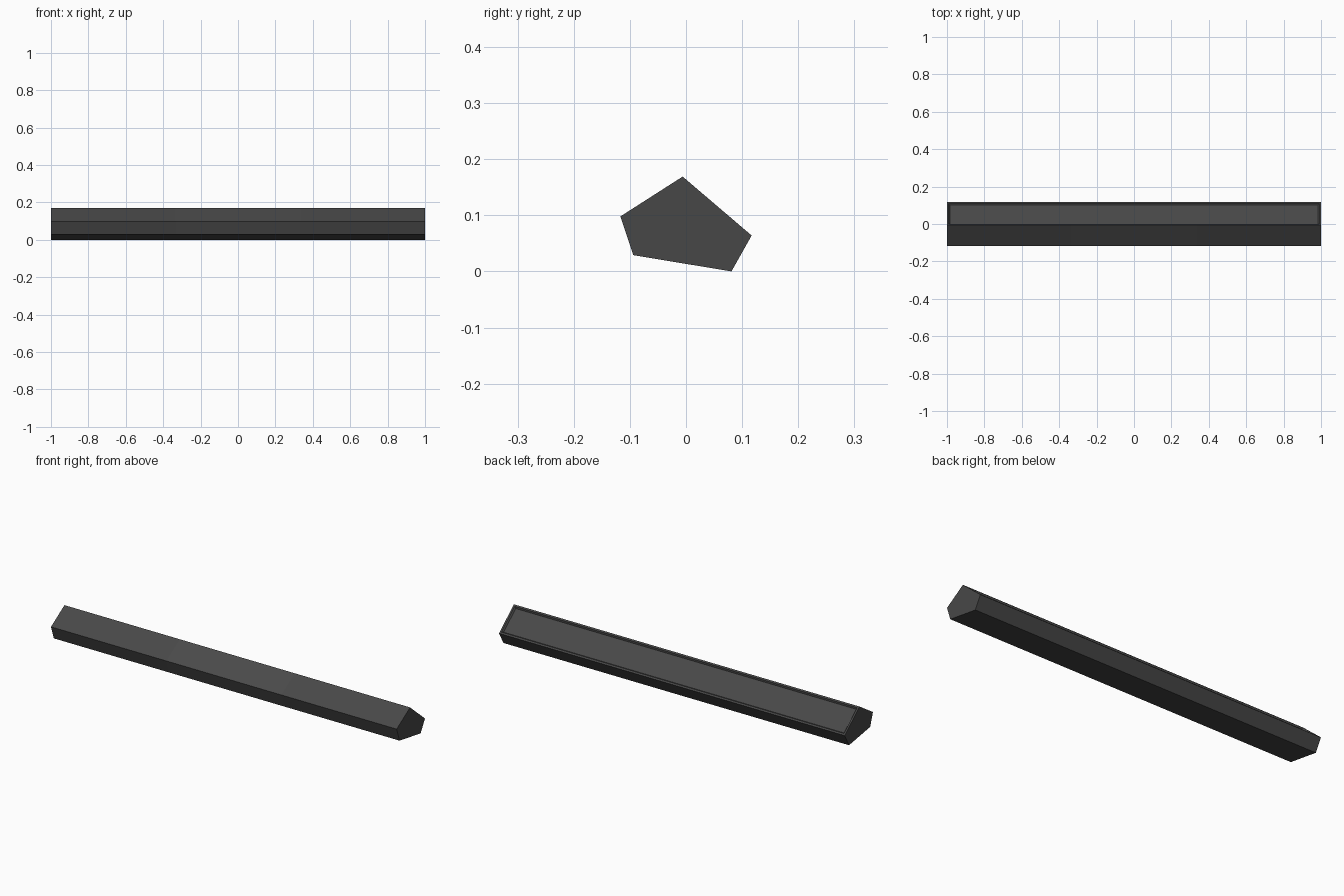
import bpy, bmesh

if "Cube" in bpy.data.objects:
    bpy.data.objects.remove(bpy.data.objects["Cube"])


def material(name, v):
    m = bpy.data.materials.new(name)
    m.diffuse_color = (v, v, v, 1)
    m.use_nodes = True
    m.node_tree.nodes["Principled BSDF"].inputs["Base Color"].default_value = m.diffuse_color
    return m


body_mat = material("charcoal", 0.064)
centre_mat = material("charcoal centre", 0.068)

# Five-sided cross-section (y, z), swept along x in three lengths
profile = [(-0.117, 0.098), (-0.006, 0.169), (0.117, 0.064), (0.081, 0.0), (-0.094, 0.029)]
stations = [-1, -1 / 3, 1 / 3, 1]

bm = bmesh.new()
rings = [[bm.verts.new((x, y, z)) for y, z in profile] for x in stations]
back_faces = []
n = len(profile)
for s in range(3):
    for i in range(n):
        j = (i + 1) % n
        f = bm.faces.new((rings[s][i], rings[s][j], rings[s + 1][j], rings[s + 1][i]))
        if i == 1:
            back_faces.append(f)
        if s == 1 and i in (0, 4):   # slightly lighter middle of the front
            f.material_index = 1
bm.faces.new(rings[0])
bm.faces.new(rings[-1])
bmesh.ops.recalc_face_normals(bm, faces=bm.faces[:])

# Recessed panel on the sloping back
bmesh.ops.inset_region(bm, faces=back_faces, thickness=0.009, use_even_offset=True)
bmesh.ops.inset_region(bm, faces=back_faces, thickness=0.006, depth=-0.008,
                       use_even_offset=True)

mesh = bpy.data.meshes.new("bar_body")
bm.to_mesh(mesh)
bm.free()
mesh.materials.append(body_mat)
mesh.materials.append(centre_mat)
bpy.context.collection.objects.link(bpy.data.objects.new("bar_body", mesh))
